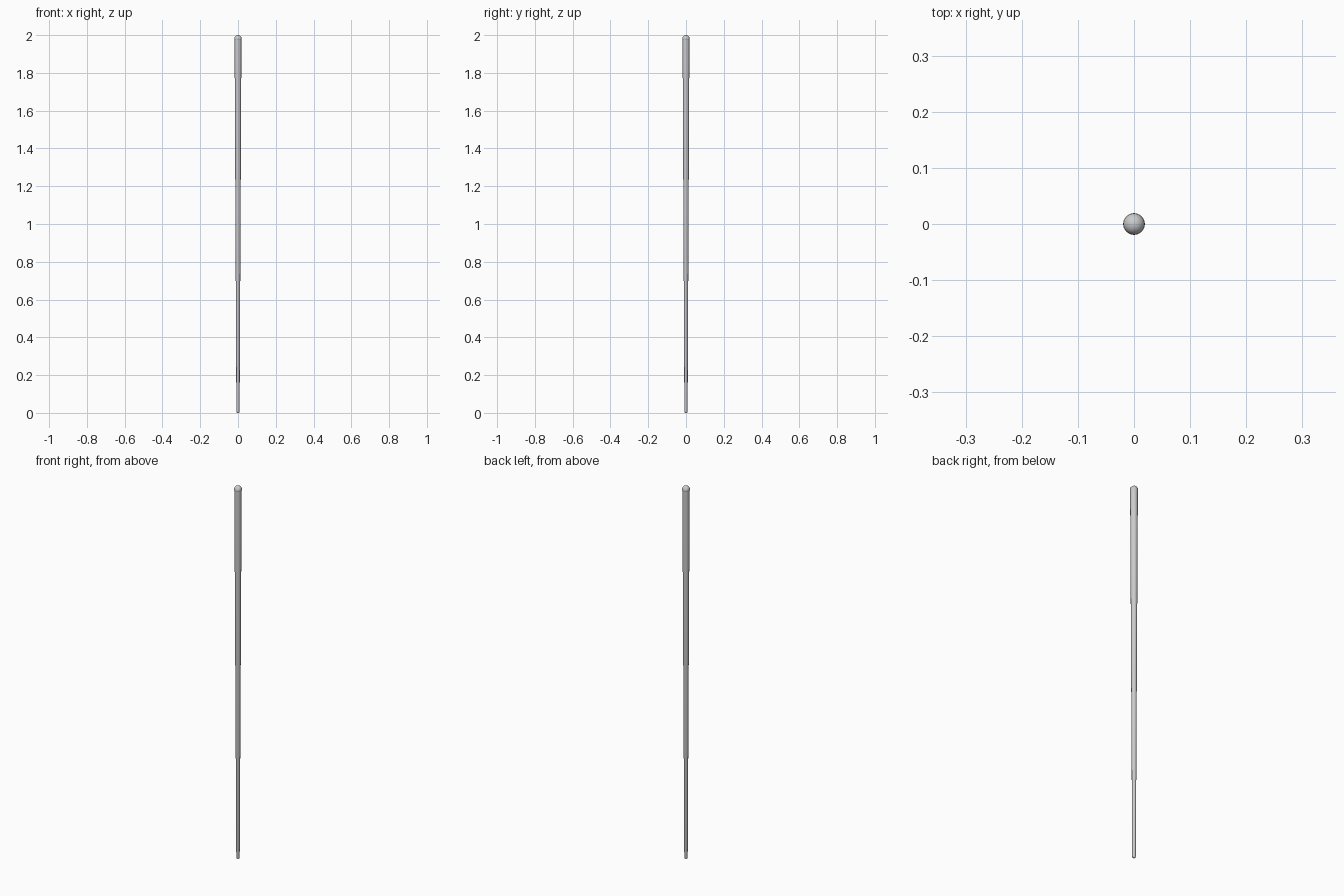
import bpy
import bmesh
import math

if "Cube" in bpy.data.objects:
    bpy.data.objects.remove(bpy.data.objects["Cube"])

SIDES = 16


def lathe(name, profile):
    """Spin a (radius, height) profile around z; zero radii become poles."""
    bm = bmesh.new()
    verts = [bm.verts.new((r, 0, z)) for r, z in profile]
    edges = [bm.edges.new(pair) for pair in zip(verts, verts[1:])]
    bmesh.ops.spin(bm, geom=verts + edges, cent=(0, 0, 0), axis=(0, 0, 1),
                   angle=math.tau, steps=SIDES, use_duplicate=False)
    bmesh.ops.remove_doubles(bm, verts=bm.verts, dist=0.0001)
    bmesh.ops.recalc_face_normals(bm, faces=bm.faces)
    mesh = bpy.data.meshes.new(name)
    bm.to_mesh(mesh)
    bm.free()
    obj = bpy.data.objects.new(name, mesh)
    bpy.context.collection.objects.link(obj)
    for p in mesh.polygons:
        p.use_smooth = True
    bpy.context.view_layer.objects.active = obj
    obj.select_set(True)
    bpy.ops.object.shade_smooth_by_angle(angle=math.radians(40))
    obj.select_set(False)
    return obj


# Long shaft, tapering evenly down to a slightly rounded tip
lathe("tapered_shaft", [(0, 0), (0.005, 0), (0.0075, 0.002), (0.0085, 0.007),
                        (0.0182, 1.975), (0, 1.975)])

# Round knob capping the thick end
R = 0.0195
knob = [(R * math.sin(math.pi * i / 10), 2 - R - R * math.cos(math.pi * i / 10))
        for i in range(11)]
lathe("round_knob", knob)
